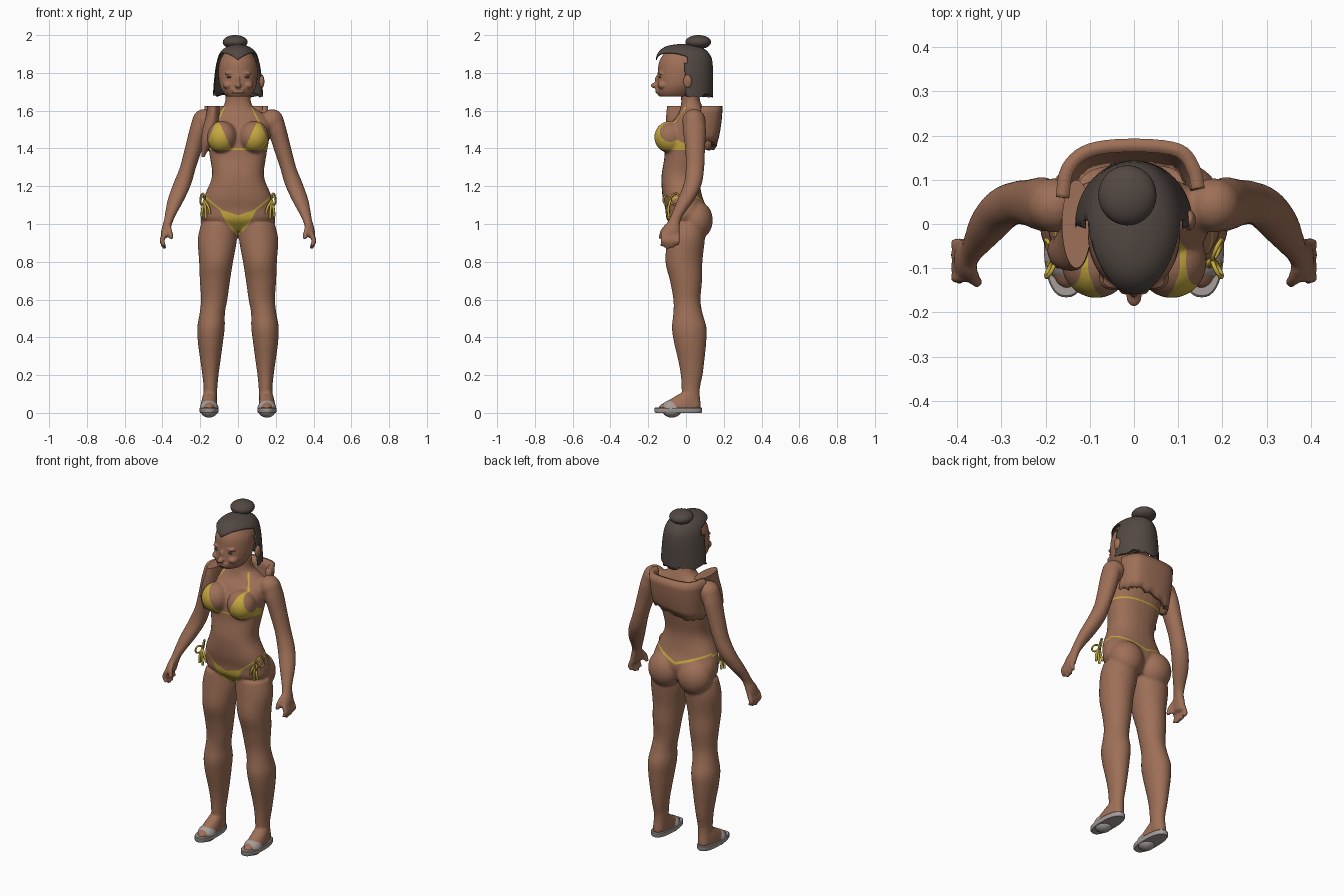
import bpy, bmesh, math, random
from mathutils import Matrix, Vector

random.seed(4)
if "Cube" in bpy.data.objects:
    bpy.data.objects.remove(bpy.data.objects["Cube"], do_unlink=True)


def material(name, rgb):
    m = bpy.data.materials.new(name)
    m.use_nodes = True
    m.diffuse_color = (*rgb, 1)
    m.node_tree.nodes["Principled BSDF"].inputs["Base Color"].default_value = (*rgb, 1)
    return m


SKIN = material("warm brown skin", (0.34, 0.16, 0.095))
HAIR = material("dark brown hair", (0.085, 0.065, 0.055))
YELLOW = material("yellow fabric", (0.56, 0.40, 0.05))
GREY = material("sandal grey", (0.38, 0.34, 0.32))


def smooth_path(rows, steps):
    """Catmull-Rom interpolation through rows of numbers."""
    out = []
    for i in range(len(rows) - 1):
        a, b, c, d = (rows[max(0, min(len(rows) - 1, i + k))] for k in (-1, 0, 1, 2))
        for j in range(steps):
            t = j / steps
            out.append([q + 0.5 * t * (r - p + t * (2*p - 5*q + 4*r - s + t * (3*(q - r) + s - p)))
                        for p, q, r, s in zip(a, b, c, d)])
    return out + [list(rows[-1])]


def loft(bm, rows, side=1, n=28, power=2.0, steps=4):
    """Closed skin over level rings (x, y, z, half width, half depth)."""
    rings = []
    for x, y, z, rx, ry in smooth_path(rows, steps):
        ring = []
        for k in range(n):
            c, s = math.cos(math.tau * k / n), math.sin(math.tau * k / n)
            ring.append(bm.verts.new((side * x + rx * math.copysign(abs(c) ** (2 / power), c),
                                      y + ry * math.copysign(abs(s) ** (2 / power), s), z)))
        rings.append(ring)
    for a, b in zip(rings, rings[1:]):
        for k in range(n):
            bm.faces.new((a[k], a[(k + 1) % n], b[(k + 1) % n], b[k]))
    bm.faces.new(rings[0])
    bm.faces.new(rings[-1])


def ball(bm, centre, radii, side=1):
    m = Matrix.Translation((side * centre[0], *centre[1:])) @ Matrix.Diagonal((*radii, 1))
    bmesh.ops.create_uvsphere(bm, u_segments=28, v_segments=16, radius=1, matrix=m)


def finish(bm, name, mats, voxel=0, angle=50):
    bmesh.ops.recalc_face_normals(bm, faces=bm.faces)
    mesh = bpy.data.meshes.new(name)
    bm.to_mesh(mesh)
    bm.free()
    ob = bpy.data.objects.new(name, mesh)
    bpy.context.collection.objects.link(ob)
    for m in mats:
        mesh.materials.append(m)
    bpy.ops.object.select_all(action="DESELECT")
    ob.select_set(True)
    bpy.context.view_layer.objects.active = ob
    if voxel:
        r = ob.modifiers.new("blend", "REMESH")
        r.mode, r.voxel_size = "VOXEL", voxel
        s = ob.modifiers.new("soften", "SMOOTH")
        s.factor, s.iterations = 0.5, 6
        bpy.ops.object.modifier_apply(modifier="blend")
        bpy.ops.object.modifier_apply(modifier="soften")
    bpy.ops.object.shade_smooth_by_angle(angle=math.radians(angle))
    return ob


# Body: torso and neck, blended with limbs
body = bmesh.new()
loft(body, [(0, .01, .965, .10, .06), (0, .0, 1.02, .185, .10), (0, .0, 1.08, .195, .11),
            (0, -.02, 1.15, .177, .105), (0, -.03, 1.25, .138, .10), (0, -.015, 1.35, .148, .10),
            (0, -.002, 1.45, .165, .107), (0, .015, 1.53, .17, .095), (0, .03, 1.58, .14, .073),
            (0, .03, 1.615, .085, .06), (0, .025, 1.65, .068, .05), (0, .02, 1.70, .066, .05)],
     power=2.3)
for s in (1, -1):
    ball(body, (.085, -.085, 1.46), (.08, .083, .085), s)       # bust
    ball(body, (.097, .052, 1.02), (.1, .09, .105), s)          # seat
    ball(body, (.18, .042, 1.545), (.062, .062, .063), s)       # shoulder
    loft(body, [(.1, .005, 1.0, .095, .095), (.109, .0, .92, .104, .1), (.116, -.011, .8, .09, .098),
                (.122, .0, .7, .08, .085), (.126, .005, .6, .07, .072), (.136, .01, .53, .067, .077),
                (.143, .017, .45, .073, .092), (.146, .022, .37, .066, .085),
                (.146, .028, .28, .054, .07), (.146, .03, .2, .043, .058),
                (.146, .025, .12, .036, .048), (.15, .03, .03, .037, .05)], s)
    loft(body, [(.153, -.037, .02, .045, .11), (.153, -.035, .04, .044, .105),
                (.152, -.01, .07, .04, .078), (.149, .015, .1, .035, .052)], s)
    loft(body, [(.19, .042, 1.56, .05, .055), (.207, .045, 1.5, .05, .061), (.235, .048, 1.4, .047, .053),
                (.265, .048, 1.3, .043, .049), (.296, .035, 1.21, .048, .048),
                (.328, .0, 1.13, .044, .045), (.354, -.04, 1.06, .032, .034),
                (.367, -.06, 1.02, .025, .032), (.382, -.077, .97, .024, .045),
                (.388, -.083, .93, .02, .046)], s)
    for k in range(4):                                          # fingers
        y = -.122 + .026 * k
        tip = .865 + .012 * abs(k - 1.3)
        loft(body, [(.388, y, .95, .014, .013), (.402, y, .91, .014, .013), (.388, y - .003, tip, .011, .011)], s)
    loft(body, [(.372, -.095, 1.0, .015, .015), (.36, -.125, .96, .014, .014), (.354, -.132, .92, .012, .012)], s)
body = finish(body, "body", [SKIN, YELLOW], voxel=.0075)


def paint(bm, poly, facing):
    """Cut a convex x-z outline into both halves of the body and colour it."""
    for s in (1, -1):
        pts = [Vector((s * x, 0, z)) for x, z in poly]
        mid = sum(pts, Vector()) / len(pts)
        lo, hi = (Vector(f(p[i] for p in pts) for i in range(3)) for f in (min, max))

        def near():
            return [f for f in bm.faces for c in [f.calc_center_median()]
                    if lo.x - .01 < c.x < hi.x + .01 and lo.z - .01 < c.z < hi.z + .01 and c.y * facing > 0]
        planes = []
        for a, b in zip(pts, pts[1:] + pts[:1]):
            no = Vector((b.z - a.z, 0, a.x - b.x)).normalized()
            if no.dot(mid - a) < 0:
                no.negate()
            planes.append((a, no))
            fs = near()
            geom = list({v for f in fs for v in f.verts}) + list({e for f in fs for e in f.edges}) + fs
            bmesh.ops.bisect_plane(bm, geom=geom, plane_co=a, plane_no=no, dist=1e-5)
        for f in near():
            c = f.calc_center_median()
            if all(no.dot(c - a) > 0 for a, no in planes):
                f.material_index = 1


# Swimwear cut into the body
bm = bmesh.new()
bm.from_mesh(body.data)
paint(bm, [(.035, 1.395), (.172, 1.395), (.155, 1.45), (.112, 1.55), (.095, 1.53)], -1)  # cups
paint(bm, [(.106, 1.54), (.115, 1.54), (.075, 1.62), (.067, 1.62)], -1)                  # neck straps
paint(bm, [(0, .94), (.03, .965), (.065, 1.01), (.1, 1.08), (.085, 1.075), (0, 1.06)], -1)
paint(bm, [(.085, 1.064), (.085, 1.075), (.2, 1.17), (.2, 1.157)], -1)                   # hip strings
paint(bm, [(0, 1.085), (0, 1.1), (.2, 1.17), (.2, 1.16)], 1)
for facing in (-1, 1):
    paint(bm, [(0, 1.393), (0, 1.402), (.175, 1.402), (.175, 1.393)], facing)            # chest string
bm.to_mesh(body.data)
bm.free()

# Head with face
head = bmesh.new()
loft(head, [(0, -.06, 1.675, .062, .083), (0, -.055, 1.70, .082, .1), (0, -.04, 1.74, .099, .115),
            (0, -.03, 1.80, .104, .12), (0, -.02, 1.86, .098, .122), (0, -.02, 1.92, .065, .085)])
ball(head, (0, -.162, 1.733), (.018, .025, .015))
ball(head, (0, -.15, 1.76), (.011, .016, .03))
for z in (1.699, 1.712):
    ball(head, (0, -.153, z), (.036, .01, .006))
for s in (1, -1):
    ball(head, (.05, -.122, 1.735), (.03, .028, .022), s)
    ball(head, (.042, -.132, 1.798), (.03, .016, .009), s)
ball(head, (.126, .008, 1.755), (.014, .024, .037))
finish(head, "head", [SKIN], voxel=.0045)
for s, name in ((1, "left_eye"), (-1, "right_eye")):
    eye = bmesh.new()
    ball(eye, (.042, -.139, 1.777), (.018, .006, .005), s)
    finish(eye, name, [HAIR])

# Bobbed hair, parted around the face
hair = bmesh.new()
loft(hair, [(0, .0, 1.68, .133, .144), (0, -.004, 1.75, .128, .148), (0, -.007, 1.82, .12, .15),
            (0, -.012, 1.88, .108, .147), (0, -.015, 1.92, .085, .122), (0, -.018, 1.943, .05, .08),
            (0, -.018, 1.953, .012, .02)], n=48)
part = Vector((0, -.155, 1.865))
normals = [Vector((s * .9, .45, 1)).normalized() for s in (1, -1)]
for no in normals:
    bmesh.ops.bisect_plane(hair, geom=hair.verts[:] + hair.edges[:] + hair.faces[:], plane_co=part, plane_no=no)
bmesh.ops.delete(hair, context="FACES", geom=[
    f for f in hair.faces if f.calc_center_median().y < 0
    and any(no.dot(f.calc_center_median() - part) < 0 for no in normals)])
for v in hair.verts:                                            # uneven ends
    if v.co.z < 1.681:
        v.co.z += random.uniform(-.012, .012)
ob = finish(hair, "bobbed_hair", [HAIR])
mod = ob.modifiers.new("thickness", "SOLIDIFY")
mod.thickness = .006

bun = bmesh.new()
ball(bun, (-.015, .065, 1.963), (.066, .068, .037))
finish(bun, "hair_bun", [HAIR])

# Long fall of hair over the back, cut level at the top
fall = bmesh.new()
arc = smooth_path([(-.162, .06), (-.15, .125), (-.1, .167), (0, .178), (.1, .167), (.135, .125), (.145, .08)], 5)
rows = []
for t in (0, .2, .4, .6, .8, 1):
    rows.append([fall.verts.new((x * (1 - .06 * t), y - .03 * t * t,
                                 1.625 - t * (.205 - .15 * x + (random.uniform(-.012, .012) if t == 1 else 0))))
                 for x, y in arc])
for a, b in zip(rows, rows[1:]):
    for k in range(len(arc) - 1):
        fall.faces.new((a[k], a[k + 1], b[k + 1], b[k]))
ob = finish(fall, "back_hair_fall", [SKIN])
mod = ob.modifiers.new("thickness", "SOLIDIFY")
mod.thickness, mod.offset = .03, 0

# Loose lock over the right shoulder
lock = bmesh.new()
loft(lock, [(-.13, .0, 1.625, .033, .1), (-.135, -.035, 1.57, .035, .07), (-.15, -.06, 1.5, .038, .045),
            (-.168, -.06, 1.43, .028, .035), (-.185, -.05, 1.355, .008, .01)])
finish(lock, "shoulder_lock", [SKIN])


def cord(name, points, radius, cyclic=False):
    c = bpy.data.curves.new(name, "CURVE")
    c.dimensions, c.bevel_depth, c.bevel_resolution, c.resolution_u = "3D", radius, 2, 6
    sp = c.splines.new("BEZIER")
    sp.bezier_points.add(len(points) - 1)
    sp.use_cyclic_u = cyclic
    for b, p in zip(sp.bezier_points, points):
        b.co = p
        b.handle_left_type = b.handle_right_type = "AUTO"
    c.materials.append(YELLOW)
    bpy.context.collection.objects.link(bpy.data.objects.new(name, c))


# Hip bows and sandals
for s, tag in ((1, "left"), (-1, "right")):
    x, y, z = .178, -.082, 1.125
    for k, (dy, dz) in enumerate(((-.03, .02), (.035, .035))):
        cord(f"{tag}_bow_loop_{k}", [(s * x, y, z), (s * (x + .012), y + dy, z + dz),
                                     (s * (x + .018), y + dy * .9, z - .02)], .005, True)
    for k, (dx, dz) in enumerate(((-.03, -.07), (-.008, -.095), (.014, -.085))):
        cord(f"{tag}_bow_tail_{k}", [(s * x, y, z), (s * (x + dx * .7), y - .012, z + dz / 2),
                                     (s * (x + dx), y - .008, z + dz)], .007)
    sole = bmesh.new()
    loft(sole, [(.153, -.04, 0, .047, .122), (.153, -.04, .006, .051, .126), (.153, -.04, .024, .051, .126),
                (.153, -.04, .028, .048, .122)], s, n=40, power=2.4, steps=1)
    finish(sole, f"{tag}_sandal_sole", [GREY], angle=35)
    strap = bmesh.new()
    ball(strap, (.153, -.075, .022), (.05, .055, .047), s)
    finish(strap, f"{tag}_sandal_strap", [GREY])
